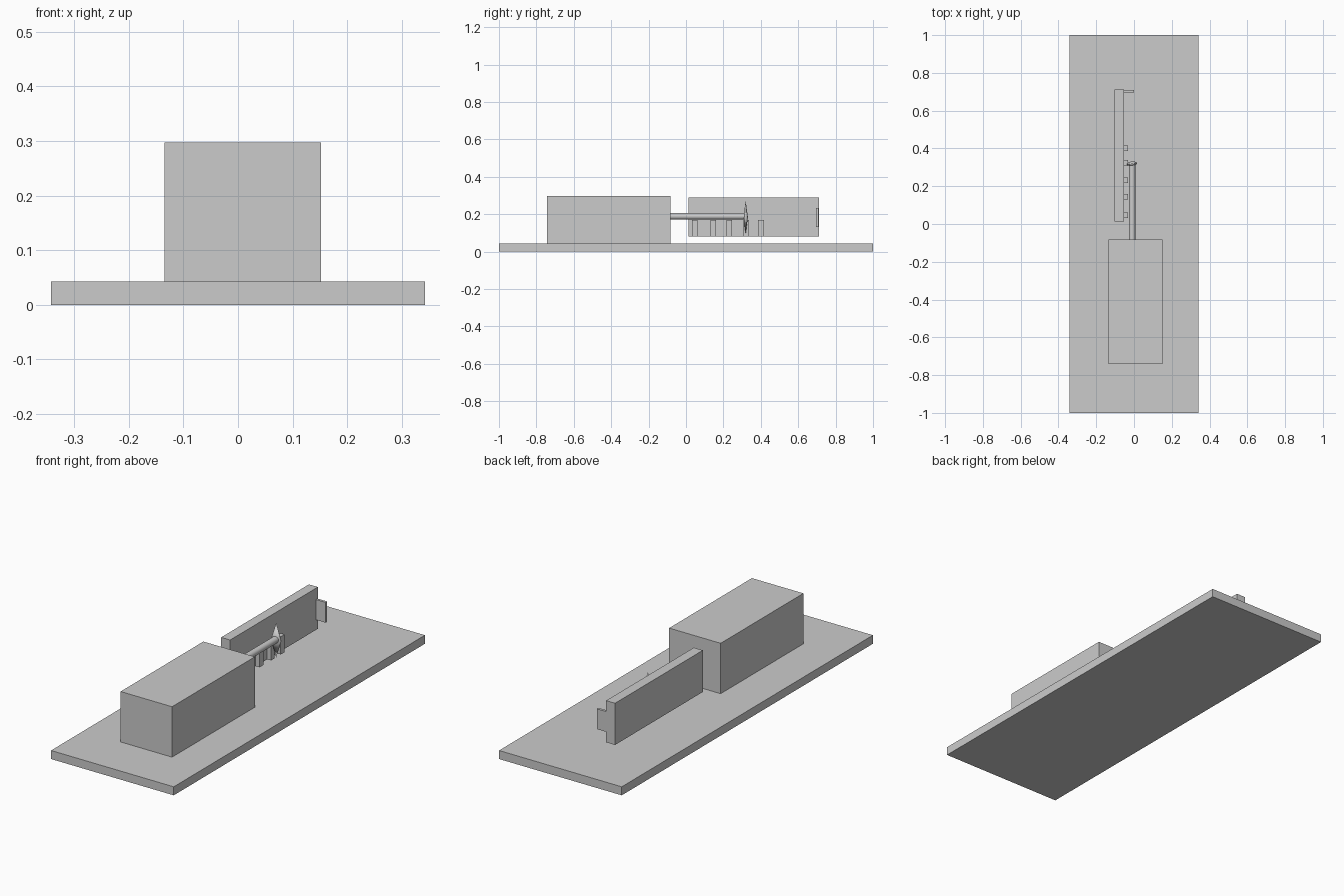
import bpy, bmesh
from mathutils import Matrix, Vector

if "Cube" in bpy.data.objects:
    bpy.data.objects.remove(bpy.data.objects["Cube"])


def finish(name, bm):
    mesh = bpy.data.meshes.new(name)
    bm.to_mesh(mesh)
    bm.free()
    obj = bpy.data.objects.new(name, mesh)
    bpy.context.collection.objects.link(obj)
    return obj


def box(name, x, y, z):
    """Box from (min, max) ranges."""
    lo, hi = Vector((x[0], y[0], z[0])), Vector((x[1], y[1], z[1]))
    bm = bmesh.new()
    bmesh.ops.create_cube(bm, size=1, matrix=Matrix.Translation((lo + hi) / 2)
                          @ Matrix.Diagonal((*(hi - lo), 1)))
    return finish(name, bm)


def smooth(obj):
    bpy.ops.object.select_all(action='DESELECT')
    obj.select_set(True)
    bpy.context.view_layer.objects.active = obj
    bpy.ops.object.shade_smooth_by_angle(angle=0.6)


# Base plate and main housing
box("base_plate", (-0.342, 0.342), (-1, 1), (0, 0.043))
box("housing", (-0.135, 0.152), (-0.742, -0.083), (0.043, 0.297))

# Upright panel with its end tab
box("panel", (-0.103, -0.053), (0.013, 0.712), (0.08, 0.29))
box("end_tab", (-0.053, 0.001), (0.696, 0.709), (0.131, 0.233))

# Row of small contacts on the panel face
for i, y in enumerate((0.047, 0.145, 0.232, 0.323, 0.401)):
    box(f"contact_{i + 1}", (-0.053, -0.032), (y - 0.015, y + 0.015), (0.08, 0.17))

# Shaft out of the housing
bm = bmesh.new()
bmesh.ops.create_cone(bm, cap_ends=True, segments=32, radius1=0.017, radius2=0.017,
                      depth=0.41, matrix=Matrix.Translation((-0.01, 0.115, 0.189))
                      @ Matrix.Rotation(1.5708, 4, 'X'))
smooth(finish("shaft", bm))

# Flattened spindle pointer at the shaft tip: two cones base to base
bm = bmesh.new()
place = (Matrix.Translation((-0.0105, 0.319, 0.184)) @ Matrix.Rotation(0.1, 4, 'Z')
         @ Matrix.Diagonal((1, 0.44, 1, 1)))
for s in (1, -1):
    bmesh.ops.create_cone(bm, cap_ends=False, segments=32,
                          radius1=0.0265 if s > 0 else 0, radius2=0 if s > 0 else 0.0265,
                          depth=0.088, matrix=place @ Matrix.Translation((0, 0, s * 0.044)))
bmesh.ops.remove_doubles(bm, verts=bm.verts, dist=0.0002)
bmesh.ops.recalc_face_normals(bm, faces=bm.faces)
smooth(finish("pointer", bm))
